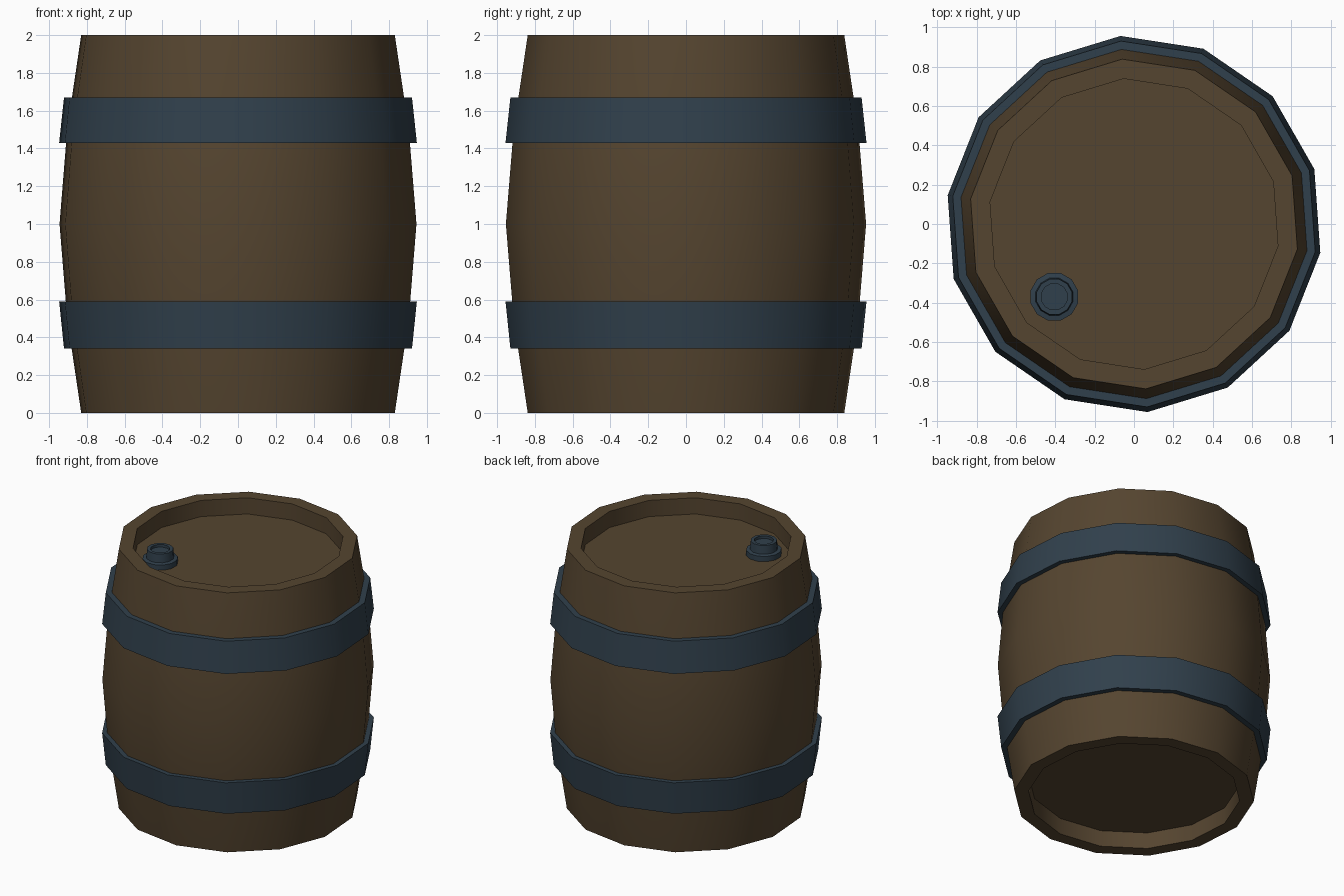
import bpy, bmesh, math

if "Cube" in bpy.data.objects:
    bpy.data.objects.remove(bpy.data.objects["Cube"])


def material(name, rgb):
    m = bpy.data.materials.new(name)
    m.diffuse_color = (*rgb, 1)
    m.use_nodes = True
    m.node_tree.nodes["Principled BSDF"].inputs["Base Color"].default_value = m.diffuse_color
    return m


wood = material("dark_wood", (0.091, 0.059, 0.029))
metal = material("blue_grey_metal", (0.030, 0.051, 0.072))


def lathe(name, profile, sides, start, mat, loc=(0, 0, 0), closed=False):
    """Turn a list of (radius, z) points around z; zero radius ends become flat caps."""
    bm = bmesh.new()
    rings = []
    for r, z in profile:
        rings.append([bm.verts.new((r * math.cos(start + math.tau * i / sides),
                                    r * math.sin(start + math.tau * i / sides), z))
                      for i in range(sides)])
    pairs = list(zip(rings, rings[1:]))
    if closed:
        pairs.append((rings[-1], rings[0]))
    for a, b in pairs:
        for i in range(sides):
            j = (i + 1) % sides
            bm.faces.new((a[i], a[j], b[j], b[i]))
    if not closed:
        bm.faces.new(rings[0])
        bm.faces.new(rings[-1])
    bmesh.ops.recalc_face_normals(bm, faces=bm.faces)
    me = bpy.data.meshes.new(name)
    bm.to_mesh(me)
    bm.free()
    me.materials.append(mat)
    ob = bpy.data.objects.new(name, me)
    ob.location = loc
    bpy.context.collection.objects.link(ob)
    bpy.ops.object.select_all(action='DESELECT')
    ob.select_set(True)
    bpy.context.view_layer.objects.active = ob
    bpy.ops.object.shade_smooth_by_angle(angle=math.radians(32))
    return ob


SIDES, START = 14, math.radians(94.1)
FLOOR = 0.125  # depth of the recessed heads

# Barrel body: recessed bottom, bulging staves, recessed top
lathe("barrel_body", [(0.74, FLOOR), (0.74, 0), (0.84, 0), (0.915, 0.5), (0.956, 1.0),
                      (0.915, 1.5), (0.84, 2), (0.74, 2), (0.74, 2 - FLOOR)],
      SIDES, START, wood)

# Metal hoops, tapering away from the middle
lathe("lower_hoop", [(0.86, 0.34), (0.932, 0.34), (0.958, 0.59), (0.89, 0.59)],
      SIDES, START, metal, closed=True)
lathe("upper_hoop", [(0.89, 1.43), (0.958, 1.43), (0.932, 1.67), (0.86, 1.67)],
      SIDES, START, metal, closed=True)

# Bung: flange, neck and dished cap on the top head
lathe("bung", [(0.125, 0), (0.125, 0.04), (0.098, 0.045), (0.093, 0.11),
               (0.068, 0.11), (0.068, 0.09)],
      12, math.radians(15), metal, loc=(-0.405, -0.37, 2 - FLOOR))
